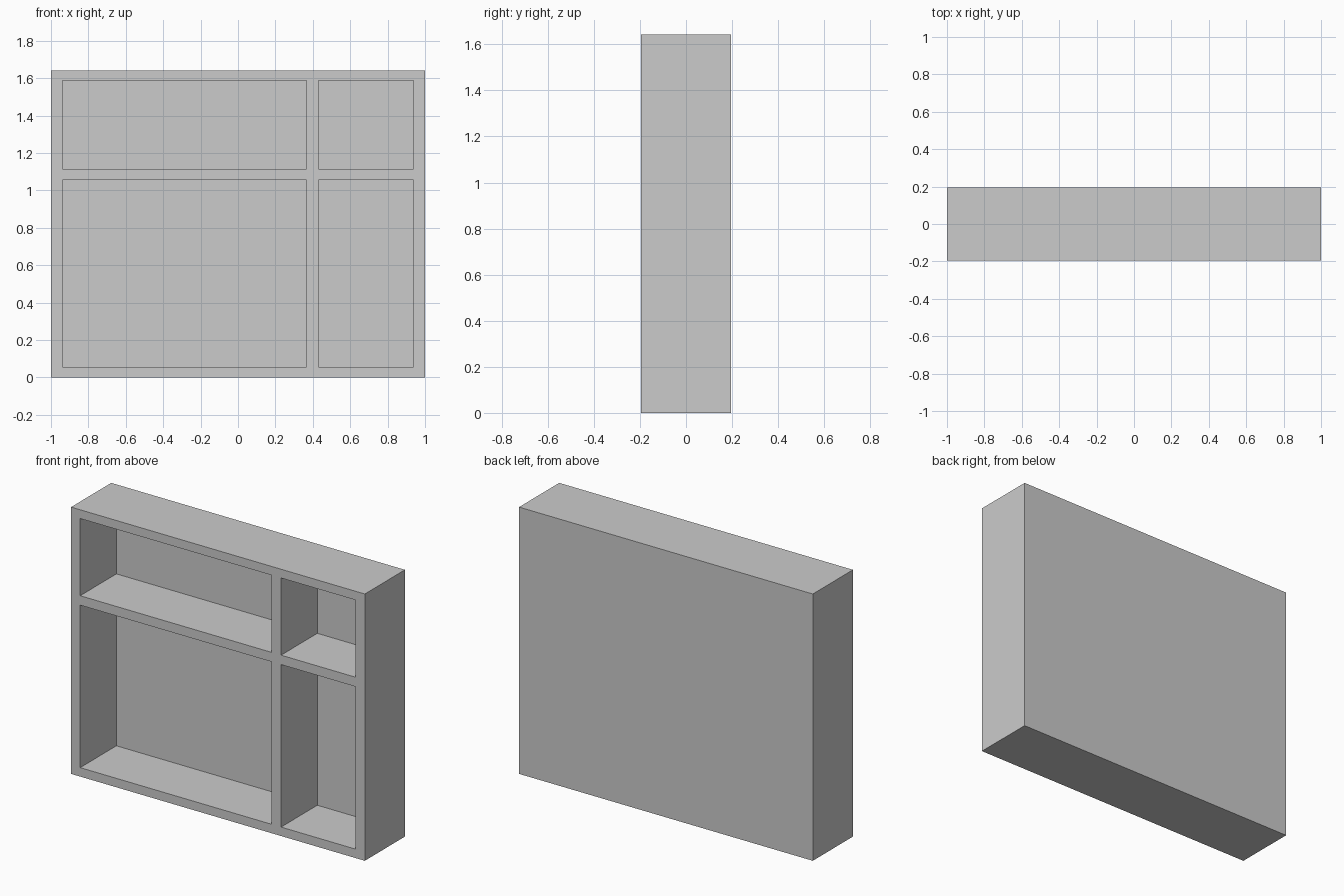
import bpy, bmesh

if "Cube" in bpy.data.objects:
    bpy.data.objects.remove(bpy.data.objects["Cube"])

# Grid lines of the front: odd-numbered cells are openings
XS = [-1.0, -0.938, 0.366, 0.43, 0.938, 1.0]
ZS = [0.0, 0.055, 1.055, 1.113, 1.588, 1.642]
FRONT, INNER, BACK = -0.195, 0.157, 0.195

bm = bmesh.new()


def quad(*pts):
    bm.faces.new([bm.verts.new(p) for p in pts])


def panel(x0, x1, z0, z1, y):
    quad((x0, y, z0), (x1, y, z0), (x1, y, z1), (x0, y, z1))


def walls(x0, x1, z0, z1, ya, yb):
    ring = [(x0, z0), (x1, z0), (x1, z1), (x0, z1)]
    for (ax, az), (bx, bz) in zip(ring, ring[1:] + ring[:1]):
        quad((ax, ya, az), (bx, ya, bz), (bx, yb, bz), (ax, yb, az))


# Front frame faces and recessed compartments
for i in range(5):
    for j in range(5):
        cell = (XS[i], XS[i + 1], ZS[j], ZS[j + 1])
        if i % 2 and j % 2:
            panel(*cell, INNER)
            walls(*cell, FRONT, INNER)
        else:
            panel(*cell, FRONT)

# Outer sides and back panel, split on the same grid so edges meet
for i in range(5):
    for z in (ZS[0], ZS[-1]):
        quad((XS[i], FRONT, z), (XS[i + 1], FRONT, z),
             (XS[i + 1], BACK, z), (XS[i], BACK, z))
    for x in (XS[0], XS[-1]):
        quad((x, FRONT, ZS[i]), (x, FRONT, ZS[i + 1]),
             (x, BACK, ZS[i + 1]), (x, BACK, ZS[i]))
    for j in range(5):
        panel(XS[i], XS[i + 1], ZS[j], ZS[j + 1], BACK)

# Weld, merge flat regions and orient outward
bmesh.ops.remove_doubles(bm, verts=bm.verts[:], dist=1e-5)
bmesh.ops.recalc_face_normals(bm, faces=bm.faces[:])
mesh = bpy.data.meshes.new("shelf_unit")
bm.to_mesh(mesh)
bm.free()
shelf_unit = bpy.data.objects.new("shelf_unit", mesh)
bpy.context.collection.objects.link(shelf_unit)
